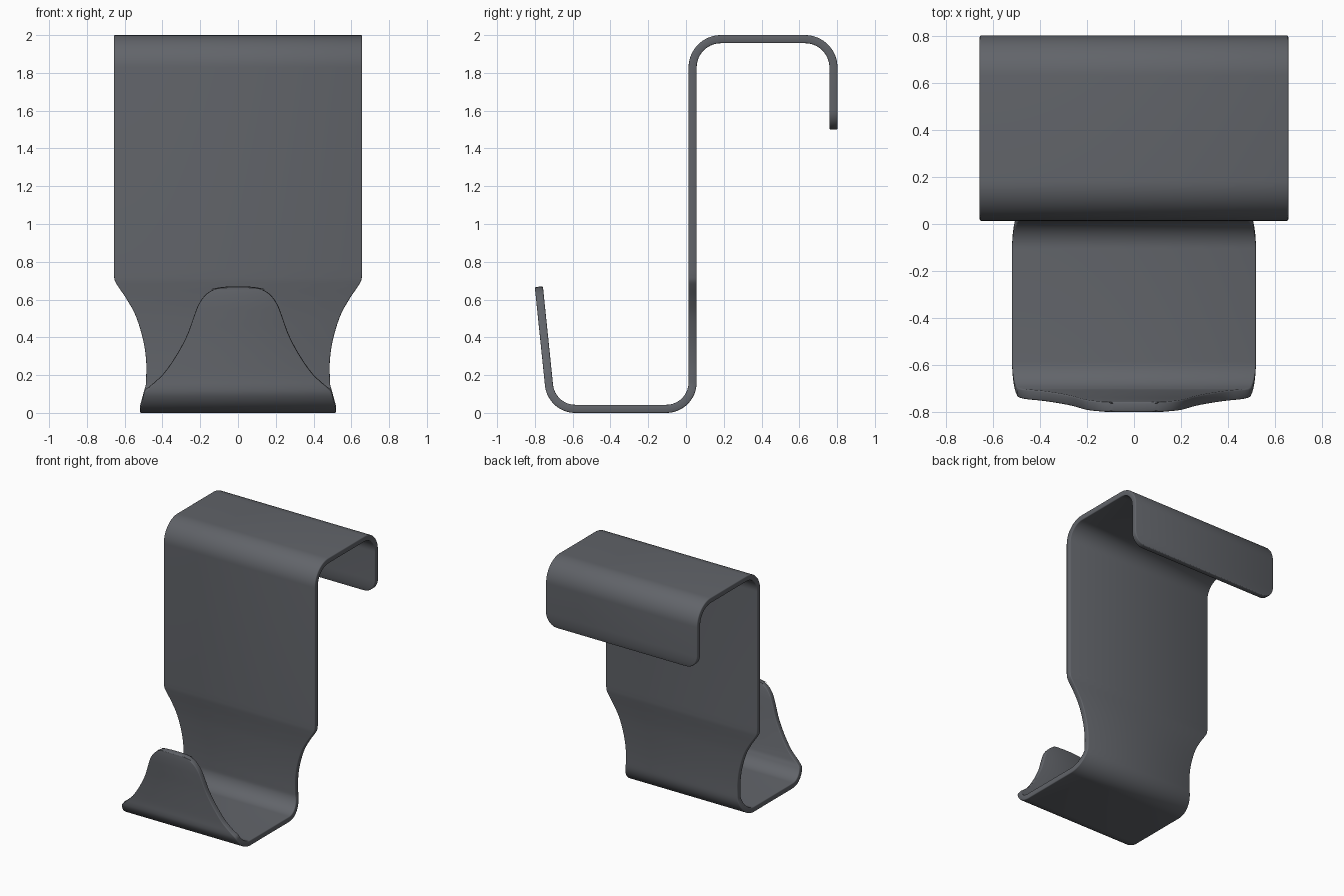
import bpy, math
from mathutils import Vector

if "Cube" in bpy.data.objects:
    bpy.data.objects.remove(bpy.data.objects["Cube"])

T = 0.043                 # strip thickness
H = T / 2
rows = []                 # (half width, y, z) along the strip centre line


def arc(cy, cz, r, a0, a1, width, n=16):
    """Bend in the side profile, with half width given as a function of z."""
    for i in range(n + 1):
        a = math.radians(a0 + (a1 - a0) * i / n)
        z = cz + r * math.sin(a)
        rows.append((width(z), cy + r * math.cos(a), z))


def spline(pts, y_of_z, n=6):
    """Straight plate whose side outline is a smooth curve through (width, z)."""
    p = [Vector(q) for q in pts]
    p = [2 * p[0] - p[1]] + p + [2 * p[-1] - p[-2]]
    for k in range(1, len(p) - 2):
        a, b, c, d = p[k - 1:k + 3]
        for i in range(n):
            t = i / n
            v = 0.5 * (2 * b + (c - a) * t + (2 * a - 5 * b + 4 * c - d) * t * t
                       + (3 * b - a - 3 * c + d) * t ** 3)
            rows.append((v.x, y_of_z(v.y), v.y))
    rows.append((pts[-1][0], y_of_z(pts[-1][1]), pts[-1][1]))


def floor_width(z):
    """Tray corners flare outwards towards the floor."""
    return 0.519 - 0.032 * min(1, (z - H) / 0.13)


def lip_width(z):
    """Same flare, then the start of the lip's inward sweep."""
    return floor_width(z) - max(0, z - 0.115) * 0.95


W = 0.657
BACK, FRONT, TOP = 0.802 - H, 0.035, 2 - H

# rear tab with rounded lower corners
for i in range(11):
    a = math.radians(9 * i)
    rows.append((W - 0.1 + 0.1 * math.sin(a), BACK, 1.6 - 0.1 * math.cos(a)))

# top bends
arc(BACK - 0.15, TOP - 0.15, 0.15, 0, 90, lambda z: W)
arc(FRONT + 0.15, TOP - 0.15, 0.15, 90, 180, lambda z: W)

# main plate narrowing to the waist
rows.append((W, FRONT, 0.76))
spline([(W, 0.735), (0.652, 0.70), (0.632, 0.665), (0.588, 0.60), (0.54, 0.51),
        (0.502, 0.385), (0.486, 0.27), (0.487, H + 0.14)], lambda z: FRONT)

# tray bends and floor
arc(FRONT - 0.14, H + 0.14, 0.14, 0, -90, floor_width)
arc(-0.586, H + 0.14, 0.14, -90, -174, lip_width)

# front lip, leaning outward
w0, y0, z0 = rows[-1]
slope = (-0.779 - y0) / (0.668 - z0)
spline([(w0, z0), (0.39, 0.212), (0.32, 0.315), (0.268, 0.415),
        (0.232, 0.515), (0.205, 0.58), (0.165, 0.63), (0.11, 0.66), (0.045, 0.668)],
       lambda z: y0 + slope * (z - z0))

# drop coincident rows
clean = [rows[0]]
for r in rows[1:]:
    if (Vector(r) - Vector(clean[-1])).length > 0.003:
        clean.append(r)

verts = [(s * w, y, z) for w, y, z in clean for s in (-1, 1)]
faces = [(2 * i, 2 * i + 1, 2 * i + 3, 2 * i + 2) for i in range(len(clean) - 1)]
mesh = bpy.data.meshes.new("over_door_hook")
mesh.from_pydata(verts, [], faces)
hook = bpy.data.objects.new("over_door_hook", mesh)
bpy.context.collection.objects.link(hook)
bpy.context.view_layer.objects.active = hook
hook.select_set(True)

# dark grey metal
metal = bpy.data.materials.new("dark_metal")
metal.diffuse_color = (0.12, 0.127, 0.142, 1)
metal.use_nodes = True
metal.node_tree.nodes["Principled BSDF"].inputs["Base Color"].default_value = metal.diffuse_color
mesh.materials.append(metal)

# sheet thickness and softened edges
sol = hook.modifiers.new("thickness", 'SOLIDIFY')
sol.thickness, sol.offset = T, 0
bev = hook.modifiers.new("soft_edges", 'BEVEL')
bev.width, bev.segments = 0.006, 2
bev.limit_method, bev.angle_limit = 'ANGLE', math.radians(50)
bev.use_clamp_overlap = False
bpy.ops.object.convert(target='MESH')
bpy.ops.object.shade_smooth_by_angle(angle=math.radians(50))
